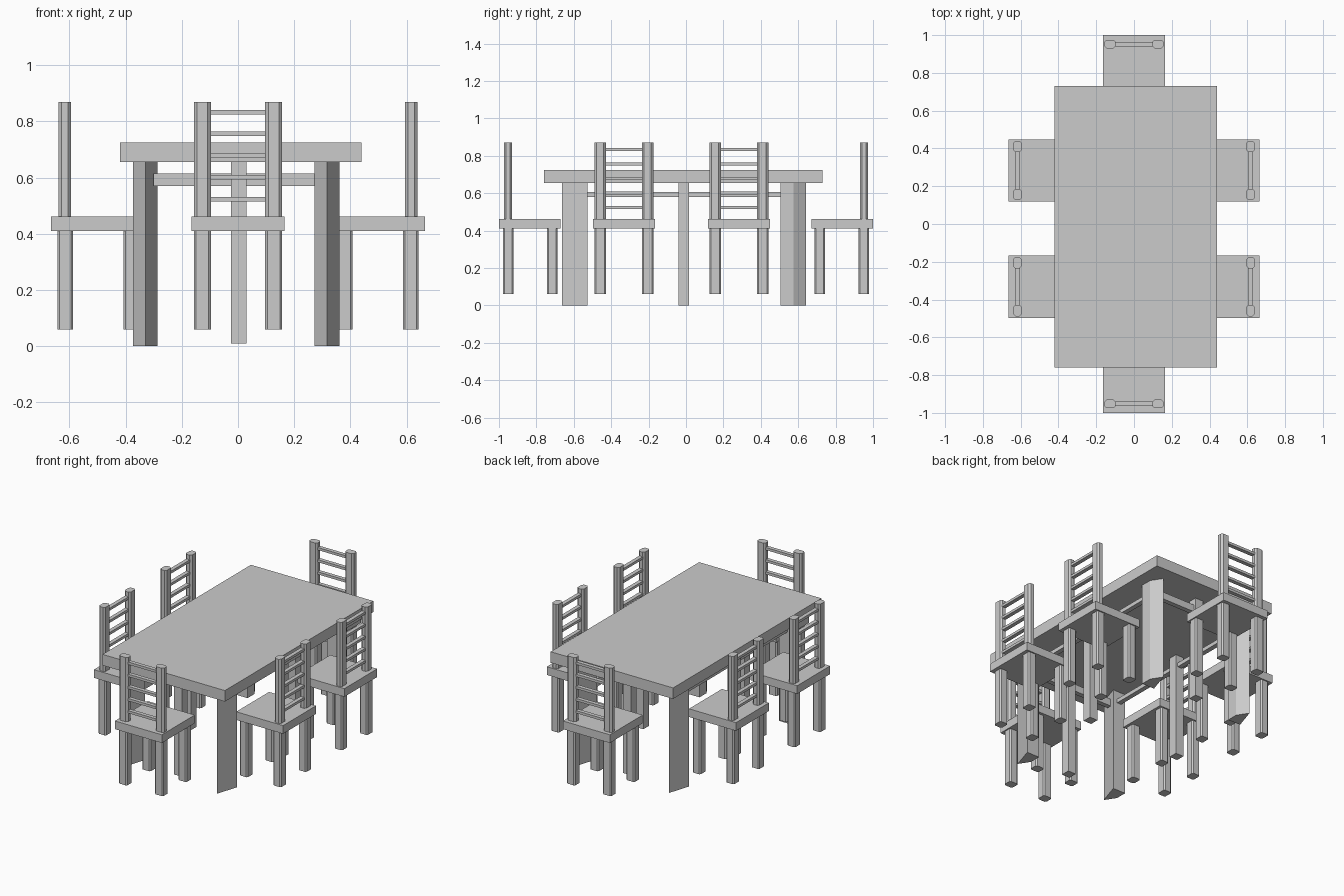
import bpy
import bmesh
from math import radians
from mathutils import Matrix

cube = bpy.data.objects.get("Cube")
if cube:
    bpy.data.objects.remove(cube, do_unlink=True)

grey = bpy.data.materials.new("plain_grey")
grey.use_nodes = True
grey.diffuse_color = (0.6, 0.6, 0.6, 1)
grey.node_tree.nodes["Principled BSDF"].inputs["Base Color"].default_value = (0.6, 0.6, 0.6, 1)


def prism(name, outline, z0, z1, place=Matrix()):
    """Extrude a flat outline from z0 up to z1."""
    bm = bmesh.new()
    base = bm.faces.new([bm.verts.new((x, y, z0)) for x, y in outline])
    top = bmesh.ops.extrude_face_region(bm, geom=[base])["geom"]
    verts = [v for v in top if isinstance(v, bmesh.types.BMVert)]
    bmesh.ops.translate(bm, verts=verts, vec=(0, 0, z1 - z0))
    bmesh.ops.recalc_face_normals(bm, faces=bm.faces)
    mesh = bpy.data.meshes.new(name)
    bm.to_mesh(mesh)
    bm.free()
    mesh.materials.append(grey)
    obj = bpy.data.objects.new(name, mesh)
    obj.matrix_world = place
    bpy.context.scene.collection.objects.link(obj)
    return obj


def rect(x, y, w, d, cut=0):
    """Rectangle outline around a centre, with optional cut corners."""
    a, b = w / 2, d / 2
    if not cut:
        return [(x - a, y - b), (x + a, y - b), (x + a, y + b), (x - a, y + b)]
    c = cut
    pts = [(-a + c, -b), (a - c, -b), (a, -b + c), (a, b - c),
           (a - c, b), (-a + c, b), (-a, b - c), (-a, -b + c)]
    return [(x + px, y + py) for px, py in pts]


def chair(label, x, y, turn):
    """Chair whose backrest is on its local -y side."""
    place = Matrix.Translation((x, y, 0)) @ Matrix.Rotation(radians(turn), 4, "Z")
    prism(label + "_seat", rect(0, 0, 0.33, 0.33), 0.41, 0.462, place)
    for side, sx in (("left", 0.127), ("right", -0.127)):
        prism(f"{label}_{side}_back_post", rect(sx, -0.117, 0.06, 0.044, 0.011), 0.462, 0.87, place)
        for end, ly in (("rear", -0.115), ("front", 0.12)):
            prism(f"{label}_{side}_{end}_leg", rect(sx, ly, 0.06, 0.056, 0.008), 0.06, 0.41, place)
    for i in range(5):
        z = 0.524 + i * 0.0773
        prism(f"{label}_back_rung_{i + 1}", rect(0, -0.117, 0.21, 0.025), z - 0.008, z + 0.008, place)


# Table top
prism("table_top", rect(0.01, -0.015, 0.86, 1.49), 0.655, 0.725)

# Table legs: five-sided, the back pair turned half round
leg_outline = [(0, -0.069), (0.044, 0.069), (-0.044, 0.069), (-0.044, -0.002)]
for end, y, turn in (("front", -0.595, 0), ("back", 0.573, 180)):
    for side, x in (("left", 0.317), ("right", -0.33)):
        place = Matrix.Translation((x, y, 0)) @ Matrix.Rotation(radians(turn), 4, "Z")
        prism(f"table_{end}_{side}_leg", leg_outline, 0, 0.655, place)

# Rails between the legs, each with a post in the middle
for end, y in (("front", -0.58), ("back", 0.56)):
    prism(f"{end}_rail", rect(-0.005, y, 0.59, 0.03), 0.57, 0.615)
    prism(f"{end}_middle_post", rect(0.003, y, 0.056, 0.056), 0.01, 0.655)
for side, x in (("left", 0.317), ("right", -0.33)):
    prism(f"{side}_rail", rect(x, -0.01, 0.03, 1.06), 0.58, 0.605)
    prism(f"{side}_middle_post", rect(x, -0.012, 0.056, 0.056), 0, 0.655)

# Six chairs around the table
chair("front_chair", 0, -0.835, 0)
chair("back_chair", 0, 0.835, 180)
for side, x, turn in (("left", 0.5, 90), ("right", -0.5, -90)):
    for end, y in (("front", -0.332), ("back", 0.283)):
        chair(f"{side}_{end}_chair", x, y, turn)
